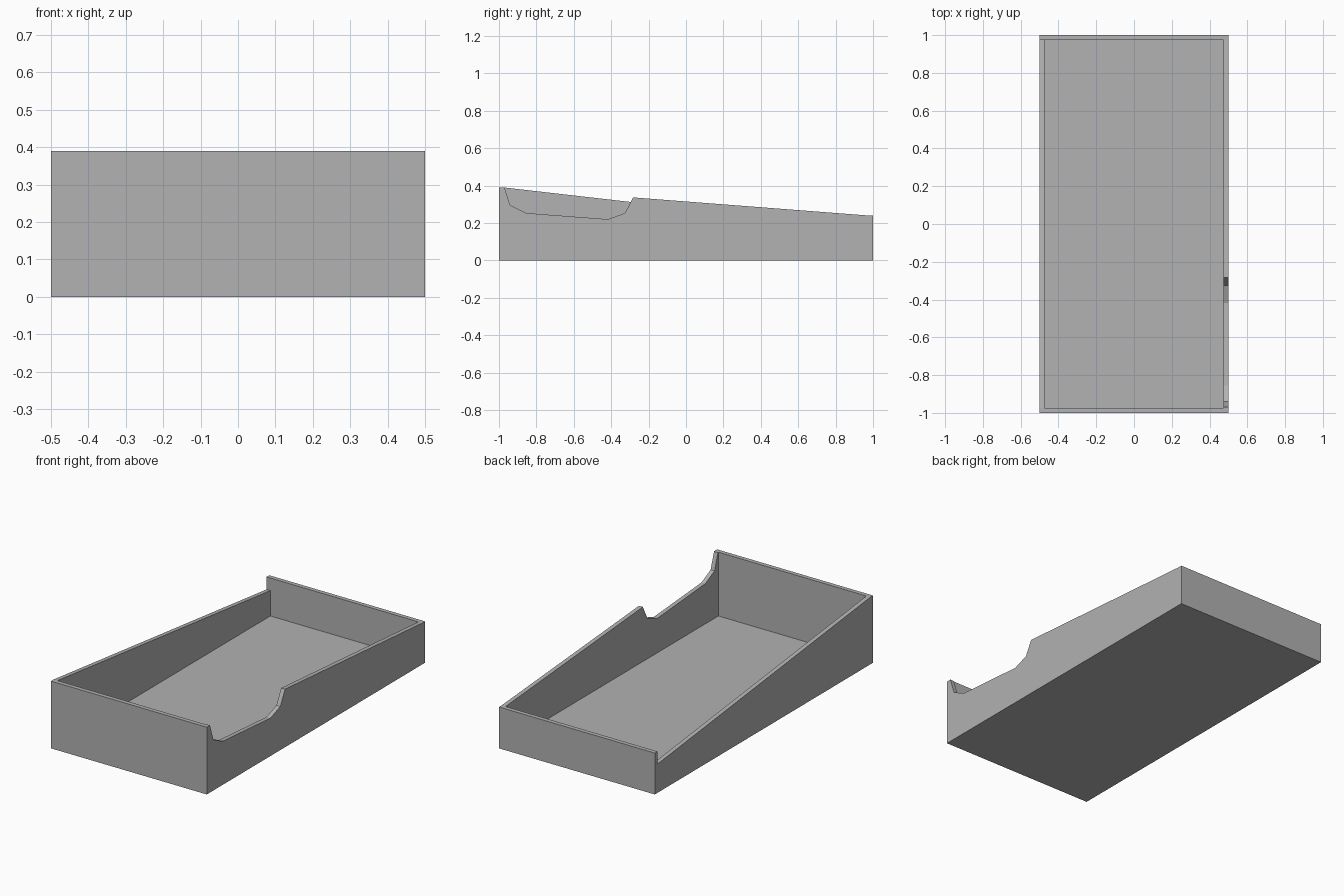
import bpy
import bmesh

WALL = 0.025    # thickness of walls
FLOOR = 0.02    # thickness of floor
X, Y = 0.5, 1.0
IN = Y - WALL

cube = bpy.data.objects.get("Cube")
if cube:
    bpy.data.objects.remove(cube, do_unlink=True)

grey = bpy.data.materials.new("plain grey")
grey.use_nodes = True
colour = (0.445, 0.445, 0.445, 1)
grey.diffuse_color = colour
grey.node_tree.nodes["Principled BSDF"].inputs["Base Color"].default_value = colour


def prism(name, profile, x0, x1):
    """Extrude a (y, z) profile from x0 to x1."""
    bm = bmesh.new()
    face = bm.faces.new([bm.verts.new((x0, y, z)) for y, z in profile])
    new = bmesh.ops.extrude_face_region(bm, geom=[face])["geom"]
    moved = [v for v in new if isinstance(v, bmesh.types.BMVert)]
    bmesh.ops.translate(bm, verts=moved, vec=(x1 - x0, 0, 0))
    bmesh.ops.recalc_face_normals(bm, faces=bm.faces)
    mesh = bpy.data.meshes.new(name)
    bm.to_mesh(mesh)
    bm.free()
    mesh.materials.append(grey)
    obj = bpy.data.objects.new(name, mesh)
    bpy.context.collection.objects.link(obj)
    return obj


def cut(target, cutter):
    """Subtract the cutter, then remove it."""
    cutter.hide_render = True
    mod = target.modifiers.new("cut", "BOOLEAN")
    mod.operation = "DIFFERENCE"
    mod.solver = "EXACT"
    mod.object = cutter
    bpy.context.view_layer.objects.active = target
    bpy.ops.object.modifier_apply(modifier=mod.name)
    bpy.data.objects.remove(cutter, do_unlink=True)


# Sloping outer block
tray = prism("open_tray", [(-Y, 0), (Y, 0), (Y, 0.24), (IN, 0.24),
                           (-IN, 0.39), (-Y, 0.39)], -X, X)

# Hollow inside
cut(tray, prism("cavity_cutter", [(-IN, FLOOR), (IN, FLOOR), (IN, 1), (-IN, 1)],
                WALL - X, X - WALL))

# Steeper top edge of the right wall
cut(tray, prism("slope_cutter", [(-IN, 0.39), (IN, 0.167), (IN, 1), (-IN, 1)],
                -X - 0.1, WALL - X + 0.01))

# Access notch in the left wall
cut(tray, prism("notch_cutter", [(-0.97, 0.41), (-0.97, 0.387), (-0.94, 0.295),
                                 (-0.855, 0.253), (-0.417, 0.22), (-0.326, 0.253),
                                 (-0.283, 0.336), (-0.283, 0.41)],
                X - WALL - 0.01, X + 0.1))
